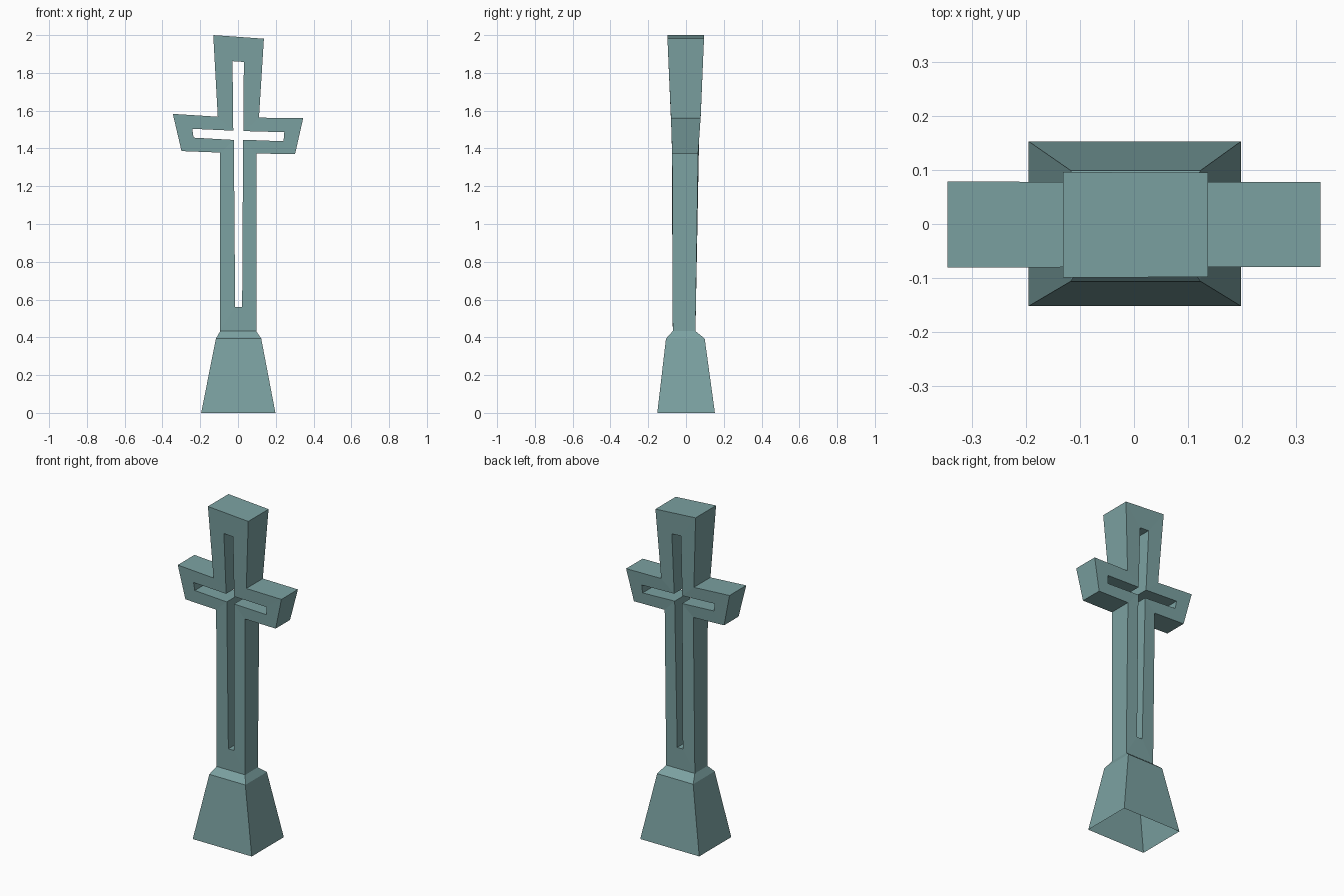
import bpy, bmesh

if "Cube" in bpy.data.objects:
    bpy.data.objects.remove(bpy.data.objects["Cube"])

# Depth of the cross (front y, back y) at key heights
DEPTH = [(0.43, -0.070, 0.050), (1.375, -0.073, 0.064),
         (1.57, -0.080, 0.078), (2.0, -0.099, 0.096)]

# Blue-green stone
stone = bpy.data.materials.new("stone")
stone.diffuse_color = (0.20, 0.36, 0.36, 1.0)
stone.use_nodes = True
stone.node_tree.nodes["Principled BSDF"].inputs["Base Color"].default_value = stone.diffuse_color


def depth_at(z):
    for (z0, f0, b0), (z1, f1, b1) in zip(DEPTH, DEPTH[1:]):
        if z <= z1:
            t = (z - z0) / (z1 - z0)
            return f0 + t * (f1 - f0), b0 + t * (b1 - b0)
    return DEPTH[-1][1:]


def bridge(bm, a, b, skip=()):
    """Quads between two closed loops of equal length."""
    n = len(a)
    for i in range(n):
        if i not in skip:
            j = (i + 1) % n
            bm.faces.new((a[i], a[j], b[j], b[i]))


def finish(bm, name):
    bmesh.ops.recalc_face_normals(bm, faces=bm.faces)
    mesh = bpy.data.meshes.new(name)
    bm.to_mesh(mesh)
    bm.free()
    mesh.materials.append(stone)
    obj = bpy.data.objects.new(name, mesh)
    bpy.context.collection.objects.link(obj)


# Cross outline and slot, matching points clockwise from top left
OUTER = [(-0.131, 2.0), (0.137, 1.981), (0.111, 1.563), (0.345, 1.56),
         (0.302, 1.37), (0.097, 1.373), (0.097, 0.433), (-0.094, 0.433),
         (-0.094, 1.378), (-0.299, 1.386), (-0.345, 1.583), (-0.107, 1.568)]
SLOT = [(-0.029, 1.862), (0.031, 1.858), (0.028, 1.492), (0.245, 1.486),
        (0.241, 1.438), (0.027, 1.446), (0.022, 0.560), (-0.015, 0.560),
        (-0.022, 1.445), (-0.235, 1.457), (-0.242, 1.504), (-0.025, 1.494)]

bm = bmesh.new()


def loop(points, side):
    return [bm.verts.new((x, depth_at(z)[side], z)) for x, z in points]


of, ob = loop(OUTER, 0), loop(OUTER, 1)
sf, sb = loop(SLOT, 0), loop(SLOT, 1)
bridge(bm, of, sf)              # front
bridge(bm, ob, sb)              # back
bridge(bm, of, ob, skip=(6,))   # outer walls, open where it meets the pedestal
bridge(bm, sf, sb)              # slot walls
finish(bm, "cross")

# Tapered pedestal, open underneath: (x min, x max, y min, y max, z)
bm = bmesh.new()
rings = [[bm.verts.new((x, y, z)) for x, y in
          ((x0, y0), (x1, y0), (x1, y1), (x0, y1))]
         for x0, x1, y0, y1, z in ((-0.195, 0.198, -0.152, 0.153, 0.0),
                                   (-0.117, 0.123, -0.106, 0.099, 0.393),
                                   (-0.094, 0.097, -0.070, 0.050, 0.433))]
for lower, upper in zip(rings, rings[1:]):
    bridge(bm, lower, upper)
finish(bm, "pedestal")
